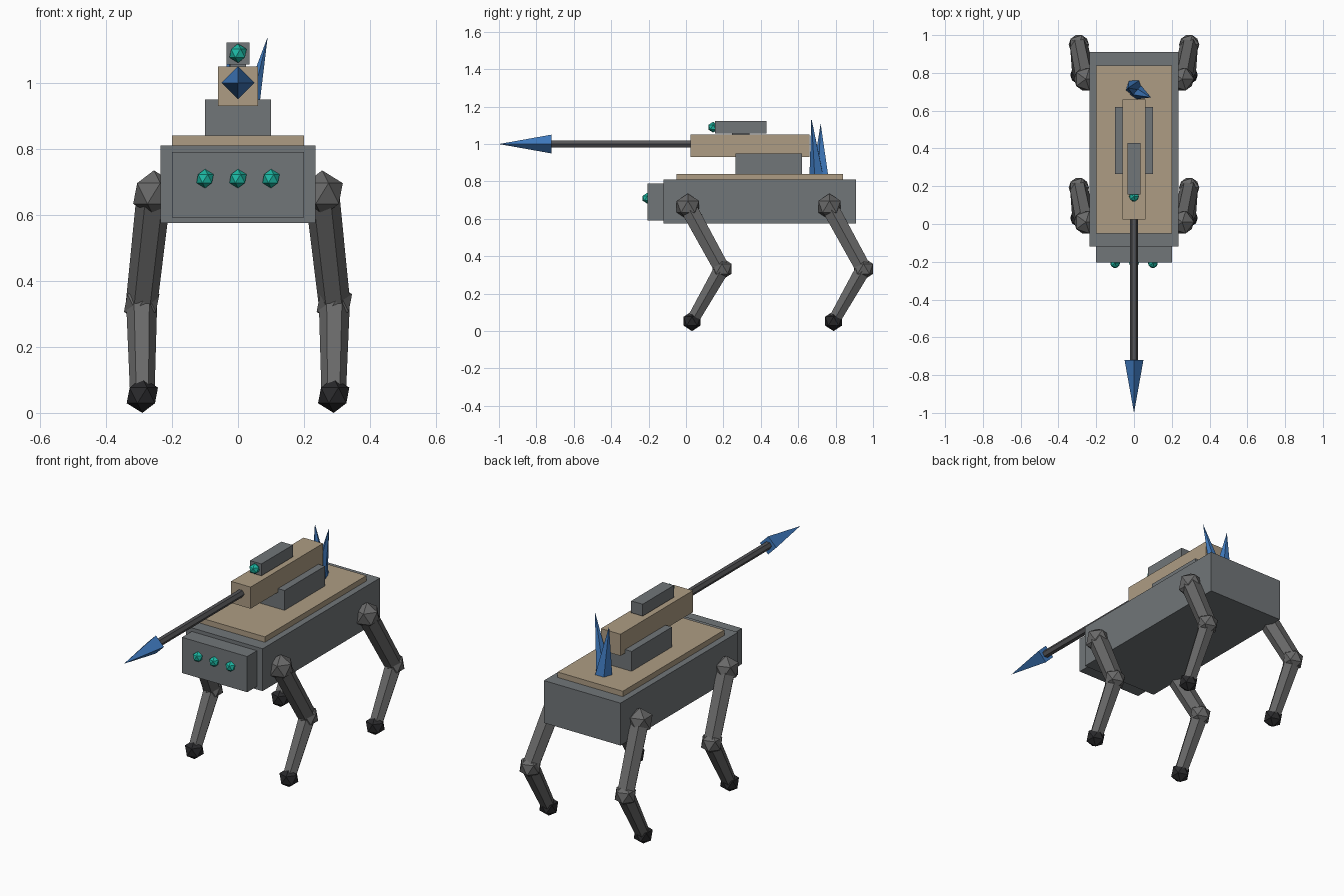
import bpy, bmesh, math
from mathutils import Vector

if "Cube" in bpy.data.objects:
    bpy.data.objects.remove(bpy.data.objects["Cube"])


def material(name, color):
    m = bpy.data.materials.new(name)
    m.use_nodes = True
    m.diffuse_color = (*color, 1)
    m.node_tree.nodes["Principled BSDF"].inputs["Base Color"].default_value = (*color, 1)
    return m


STEEL = material("steel grey", (0.165, 0.18, 0.19))
LIMB = material("limb grey", (0.14, 0.14, 0.14))
DARK = material("barrel grey", (0.09, 0.09, 0.095))
BLACK = material("foot black", (0.022, 0.022, 0.024))
SAND = material("sand", (0.42, 0.335, 0.23))
BLUE = material("crystal blue", (0.05, 0.195, 0.52))
TEAL = material("glowing teal", (0.012, 0.48, 0.37))


def finish(name, bm, mat):
    bmesh.ops.recalc_face_normals(bm, faces=bm.faces)
    mesh = bpy.data.meshes.new(name)
    bm.to_mesh(mesh)
    bm.free()
    mesh.materials.append(mat)
    obj = bpy.data.objects.new(name, mesh)
    bpy.context.collection.objects.link(obj)
    return obj


def box(name, half_x, ys, zs, mat):
    bm = bmesh.new()
    bmesh.ops.create_cube(bm, size=1)
    for v in bm.verts:
        v.co = (2 * half_x * v.co.x, ys[v.co.y > 0], zs[v.co.z > 0])
    return finish(name, bm, mat)


def ball(name, center, radius, mat):
    bm = bmesh.new()
    bmesh.ops.create_icosphere(bm, subdivisions=1, radius=radius)
    bmesh.ops.translate(bm, verts=bm.verts, vec=center)
    return finish(name, bm, mat)


def rod(name, start, end, r1, r2, sides, mat, side_hint=(1, 0, 0), turn=0):
    """Tapered prism from start to end; a zero end radius makes a point."""
    a, b = Vector(start), Vector(end)
    axis = (b - a).normalized()
    u = Vector(side_hint)
    u = (u - axis * u.dot(axis)).normalized()
    w = axis.cross(u)
    bm = bmesh.new()

    def ring(c, r):
        angles = [turn + math.tau * i / sides for i in range(sides)]
        return [bm.verts.new(c + r * (u * math.cos(t) + w * math.sin(t))) for t in angles]

    low = ring(a, r1)
    bm.faces.new(low)
    if r2 > 0:
        high = ring(b, r2)
        bm.faces.new(high)
    else:
        high = [bm.verts.new(b)]
    for i in range(sides):
        j = (i + 1) % sides
        if r2 > 0:
            bm.faces.new((low[i], low[j], high[j], high[i]))
        else:
            bm.faces.new((low[i], low[j], high[0]))
    return finish(name, bm, mat)


# Body, back plate and head
box("body", 0.235, (-0.12, 0.91), (0.575, 0.81), STEEL)
box("back_plate", 0.2, (-0.05, 0.84), (0.81, 0.84), SAND)
box("head", 0.2, (-0.205, -0.12), (0.592, 0.79), STEEL)
for side, x in (("right", -0.1), ("middle", 0), ("left", 0.1)):
    ball(side + "_eye", (x, -0.207, 0.71), 0.029, TEAL)

# Turret with sight
box("turret_mount", 0.1, (0.265, 0.62), (0.84, 0.95), STEEL)
box("turret_housing", 0.06, (0.025, 0.66), (0.93, 1.05), SAND)
box("sight_foot", 0.025, (0.245, 0.34), (1.05, 1.058), STEEL)
box("sight", 0.035, (0.155, 0.43), (1.056, 1.122), STEEL)
ball("sight_lens", (0, 0.145, 1.09), 0.029, TEAL)

# Barrel and pointed tip
rod("barrel", (0, 0.04, 1), (0, -0.73, 1), 0.021, 0.021, 6, DARK)
rod("barrel_tip", (0, -0.72, 1), (0, -1, 1), 0.05, 0, 4, BLUE)

# Crystal spikes behind the turret
rod("rear_spike", (0, 0.722, 0.835), (-0.032, 0.72, 1.11), 0.046, 0, 5, BLUE, turn=-math.pi / 2)
rod("front_spike", (0.015, 0.7, 0.835), (0.09, 0.67, 1.14), 0.04, 0, 5, BLUE, turn=-math.pi / 2)

# Four bent legs
for end, dy in (("front", 0), ("rear", 0.757)):
    for side, s in (("left", 1), ("right", -1)):
        name = f"{end}_{side}_"
        hip = (0.255 * s, 0.01 + dy, 0.665)
        knee = (0.292 * s, 0.192 + dy, 0.333)
        foot = (0.29 * s, 0.032 + dy, 0.053)
        ball(name + "hip", hip, 0.07, LIMB)
        rod(name + "upper_leg", hip, knee, 0.052, 0.048, 6, LIMB)
        ball(name + "knee", knee, 0.06, LIMB)
        rod(name + "lower_leg", knee, foot, 0.047, 0.037, 6, LIMB)
        ball(name + "foot", foot, 0.053, BLACK)
